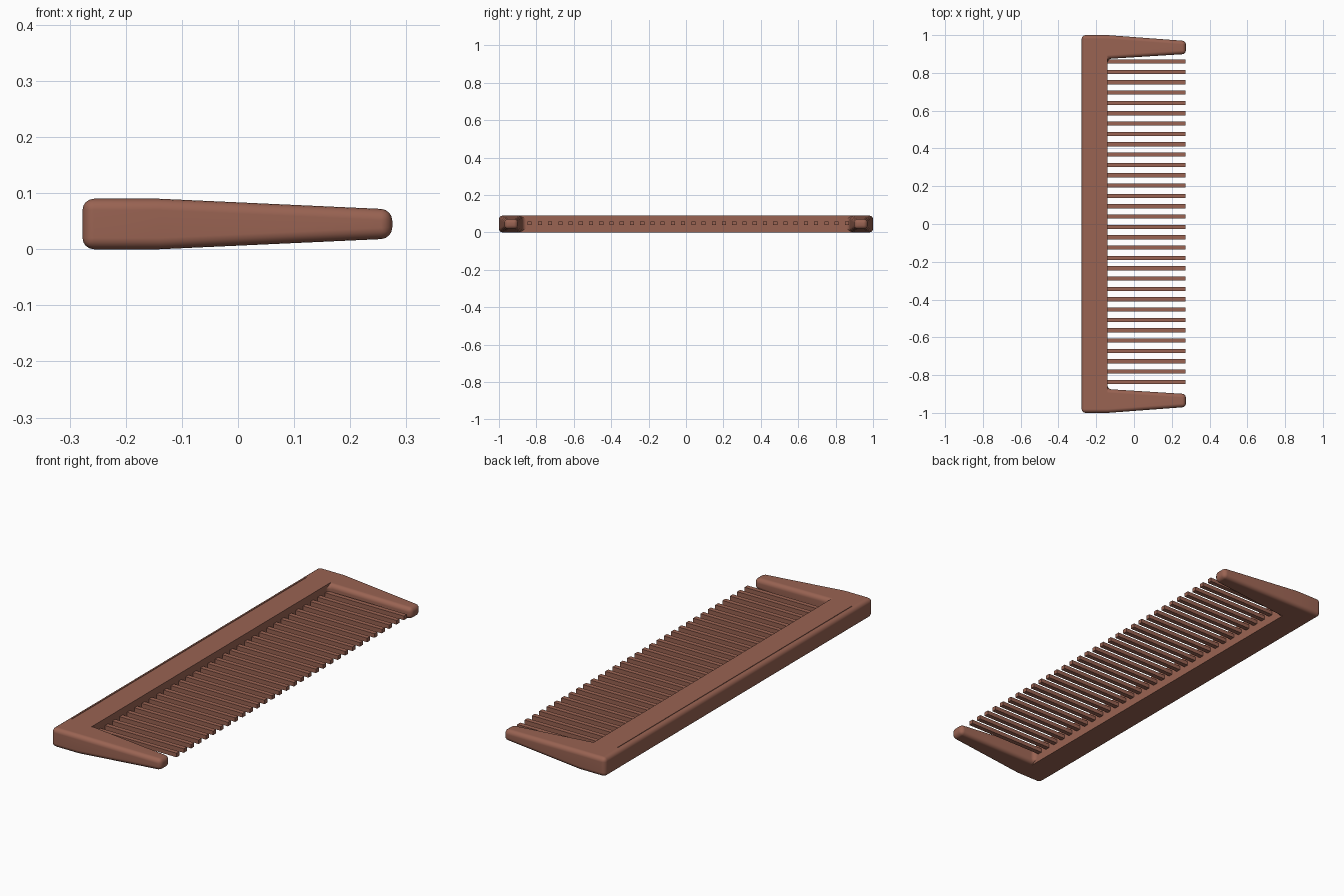
import bpy
import bmesh
from math import radians

default = bpy.data.objects.get("Cube")
if default:
    bpy.data.objects.remove(default, do_unlink=True)

# Reddish brown plastic
COLOR = (0.32, 0.125, 0.085, 1)
plastic = bpy.data.materials.new("brown_plastic")
plastic.use_nodes = True
plastic.diffuse_color = COLOR
plastic.node_tree.nodes["Principled BSDF"].inputs["Base Color"].default_value = COLOR

BACK, INNER, TIP = -0.277, -0.14, 0.275
MID_Z = 0.045


def make_object(name, bm):
    bmesh.ops.recalc_face_normals(bm, faces=bm.faces)
    mesh = bpy.data.meshes.new(name)
    bm.to_mesh(mesh)
    bm.free()
    obj = bpy.data.objects.new(name, mesh)
    bpy.context.collection.objects.link(obj)
    mesh.materials.append(plastic)
    return obj


def add_box(bm, x0, x1, y, z, width, height):
    verts = bmesh.ops.create_cube(bm, size=1)["verts"]
    bmesh.ops.scale(bm, vec=(x1 - x0, width, height), verts=verts)
    bmesh.ops.translate(bm, vec=((x0 + x1) / 2, y, z), verts=verts)


def activate(obj):
    bpy.ops.object.select_all(action="DESELECT")
    obj.select_set(True)
    bpy.context.view_layer.objects.active = obj


# Frame: spine with two end guards, thinning towards their tips
half_outline = [(INNER, 0.874), (TIP, 0.9), (TIP, 0.969), (INNER, 1), (BACK, 1)]
outline = half_outline + [(x, -y) for x, y in reversed(half_outline)]
n = len(outline)
bm = bmesh.new()
layers = []
for side in (-1, 1):
    layers.append([bm.verts.new((x, y, MID_Z + side * (0.026 if x == TIP else 0.045)))
                   for x, y in outline])
for ring in layers:
    bm.faces.new(ring[:4])
    bm.faces.new(ring[-4:])
    bm.faces.new([ring[i] for i in (0, 3, 4, 5, 6, 9)])
for i in range(n):
    j = (i + 1) % n
    bm.faces.new((layers[0][i], layers[0][j], layers[1][j], layers[1][i]))
frame = make_object("comb_frame", bm)

# Fine seam along the back of the spine
bm = bmesh.new()
add_box(bm, -0.256, -0.253, 0, 0.09, 1.75, 0.005)
seam_cutter = make_object("seam_cutter", bm)
seam_cutter.hide_render = True

bevel = frame.modifiers.new("rounded_edges", "BEVEL")
bevel.width = 0.02
bevel.segments = 4
bevel.limit_method = "ANGLE"
bevel.angle_limit = radians(30)
cut = frame.modifiers.new("seam", "BOOLEAN")
cut.operation = "DIFFERENCE"
cut.solver = "EXACT"
cut.object = seam_cutter
activate(frame)
bpy.ops.object.convert(target="MESH")
bpy.data.objects.remove(seam_cutter, do_unlink=True)
bpy.ops.object.shade_smooth_by_angle(angle=radians(35))
weighted = frame.modifiers.new("even_shading", "WEIGHTED_NORMAL")
weighted.keep_sharp = True

# Teeth: evenly spaced square bars set into the spine
bm = bmesh.new()
TEETH = 32
FIRST, LAST = 0.86, -0.836
for i in range(TEETH):
    y = FIRST + (LAST - FIRST) * i / (TEETH - 1)
    add_box(bm, INNER - 0.03, 0.272, y, 0.048, 0.022, 0.019)
make_object("comb_teeth", bm)
